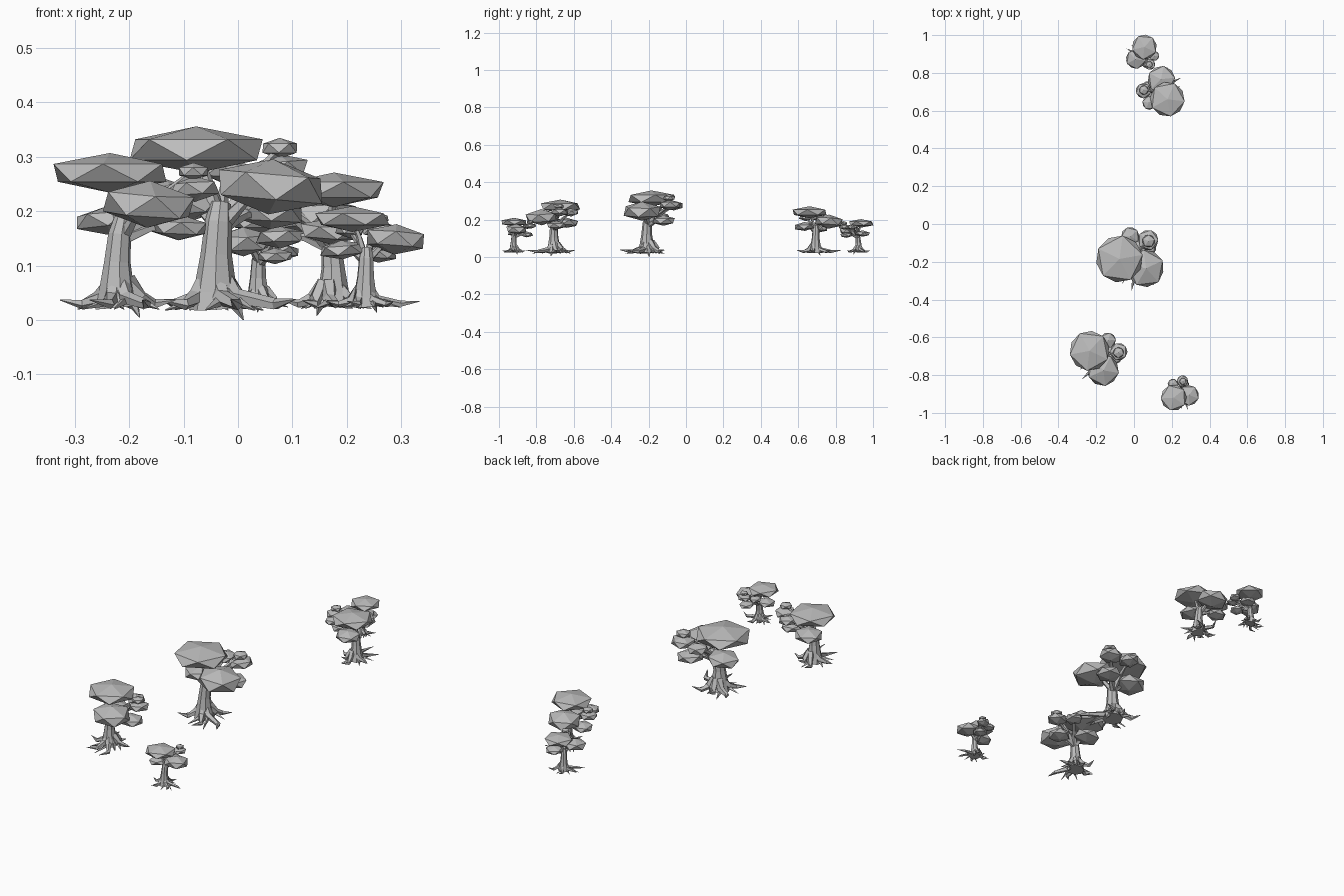
import bpy, bmesh
from math import radians, cos, sin
from mathutils import Vector, Matrix

cube = bpy.data.objects.get("Cube")
if cube:
    bpy.data.objects.remove(cube, do_unlink=True)

grey = bpy.data.materials.new("plain grey")
grey.use_nodes = True
grey.diffuse_color = (0.5, 0.5, 0.5, 1)
grey.node_tree.nodes["Principled BSDF"].inputs["Base Color"].default_value = (0.5, 0.5, 0.5, 1)


def tube(bm, path, radii, sides):
    """Flat-faced tapered limb along a path."""
    pts = [Vector(p) for p in path]
    rings = []
    for i, p in enumerate(pts):
        axis = pts[min(i + 1, len(pts) - 1)] - pts[max(i - 1, 0)]
        turn = Vector((0, 0, 1)).rotation_difference(axis)
        ring = []
        for k in range(sides):
            a = radians(360 * k / sides)
            ring.append(bm.verts.new(p + turn @ Vector((cos(a), sin(a), 0)) * radii[i]))
        rings.append(ring)
    for low, high in zip(rings, rings[1:]):
        for k in range(sides):
            n = (k + 1) % sides
            bm.faces.new((low[k], low[n], high[n], high[k]))
    bm.faces.new(rings[0][::-1])
    bm.faces.new(rings[-1])


def finish(bm, name):
    bmesh.ops.recalc_face_normals(bm, faces=bm.faces)
    mesh = bpy.data.meshes.new(name)
    bm.to_mesh(mesh)
    bm.free()
    mesh.materials.append(grey)
    return mesh


# Foliage pads: centre, radius, half height, spin, tilt (degrees)
pads = [
    ((-0.037, 0.015, 0.283), 0.128, 0.043, 10, 0),
    ((0.100, -0.035, 0.215), 0.102, 0.051, 25, 5),
    ((0.115, 0.115, 0.248), 0.056, 0.028, 0, -4),
    ((0.117, 0.110, 0.286), 0.034, 0.019, 15, 0),
    ((0.020, 0.135, 0.245), 0.050, 0.026, 40, 4),
    ((-0.060, 0.045, 0.180), 0.076, 0.032, 50, -5),
    ((0.100, 0.080, 0.165), 0.062, 0.028, 20, 3),
]
bm = bmesh.new()
for centre, r, h, spin, tilt in pads:
    shape = (Matrix.Translation(centre) @ Matrix.Rotation(radians(tilt), 4, 'Y')
             @ Matrix.Diagonal((r / 0.92, r / 0.92, h, 1))
             @ Matrix.Rotation(radians(spin), 4, 'Z'))
    bmesh.ops.create_icosphere(bm, subdivisions=1, radius=1, matrix=shape)
foliage = finish(bm, "foliage")

# Trunk with flared foot
bm = bmesh.new()
tube(bm, [(0, -0.008, -0.008), (-0.002, -0.01, 0.022), (0.0, -0.01, 0.09),
          (0.004, -0.007, 0.15), (0.008, 0, 0.185)],
     [0.050, 0.040, 0.029, 0.025, 0.019], 8)

# Branches reaching into each pad
fork = Vector((0.006, 0, 0.14))
for centre, r, h, spin, tilt in pads:
    end = Vector(centre)
    bend = fork.lerp(end, 0.5) + Vector((0, 0, 0.012))
    tube(bm, [fork, bend, end], [0.016, 0.010, 0.006], 5)

# Surface roots: direction and length
for angle, length in [(-80, 0.155), (-40, 0.19), (35, 0.12), (90, 0.085), (140, 0.13), (215, 0.13)]:
    a = radians(angle)
    b = a + 0.22
    tube(bm, [(0.015 * cos(a), 0.015 * sin(a), 0.05),
              (0.045 * cos(a), 0.045 * sin(a), 0.012),
              (length * 0.65 * cos(b), length * 0.65 * sin(b), -0.001),
              (length * cos(a), length * sin(a), 0.008)],
         [0.020, 0.017, 0.011, 0.001], 5)
    # Side rootlet
    c = a - 0.35
    tube(bm, [(0.045 * cos(a), 0.045 * sin(a), 0.006),
              (length * 0.75 * cos(c), length * 0.75 * sin(c), -0.012)],
         [0.011, 0.001], 4)

# Downward spike root
tube(bm, [(0.03, 0, 0.01), (0.05, 0.003, -0.03)], [0.016, 0.001], 5)
wood = finish(bm, "trunk_and_roots")

# Grove: trunk position, turn, scale
grove = [
    (-0.040, -0.200, 0, 1.0),
    (-0.217, -0.700, -35, 0.85),
    (0.232, -0.917, 29, 0.55),
    (0.169, 0.689, 127, 0.74),
    (0.042, 0.920, -106, 0.53),
]
for i, (x, y, turn, size) in enumerate(grove, 1):
    for mesh in (wood, foliage):
        ob = bpy.data.objects.new(f"tree_{i}_{mesh.name}", mesh)
        ob.location = (x, y, 0.03)
        ob.rotation_euler.z = radians(turn)
        ob.scale = (size, size, size)
        bpy.context.scene.collection.objects.link(ob)
